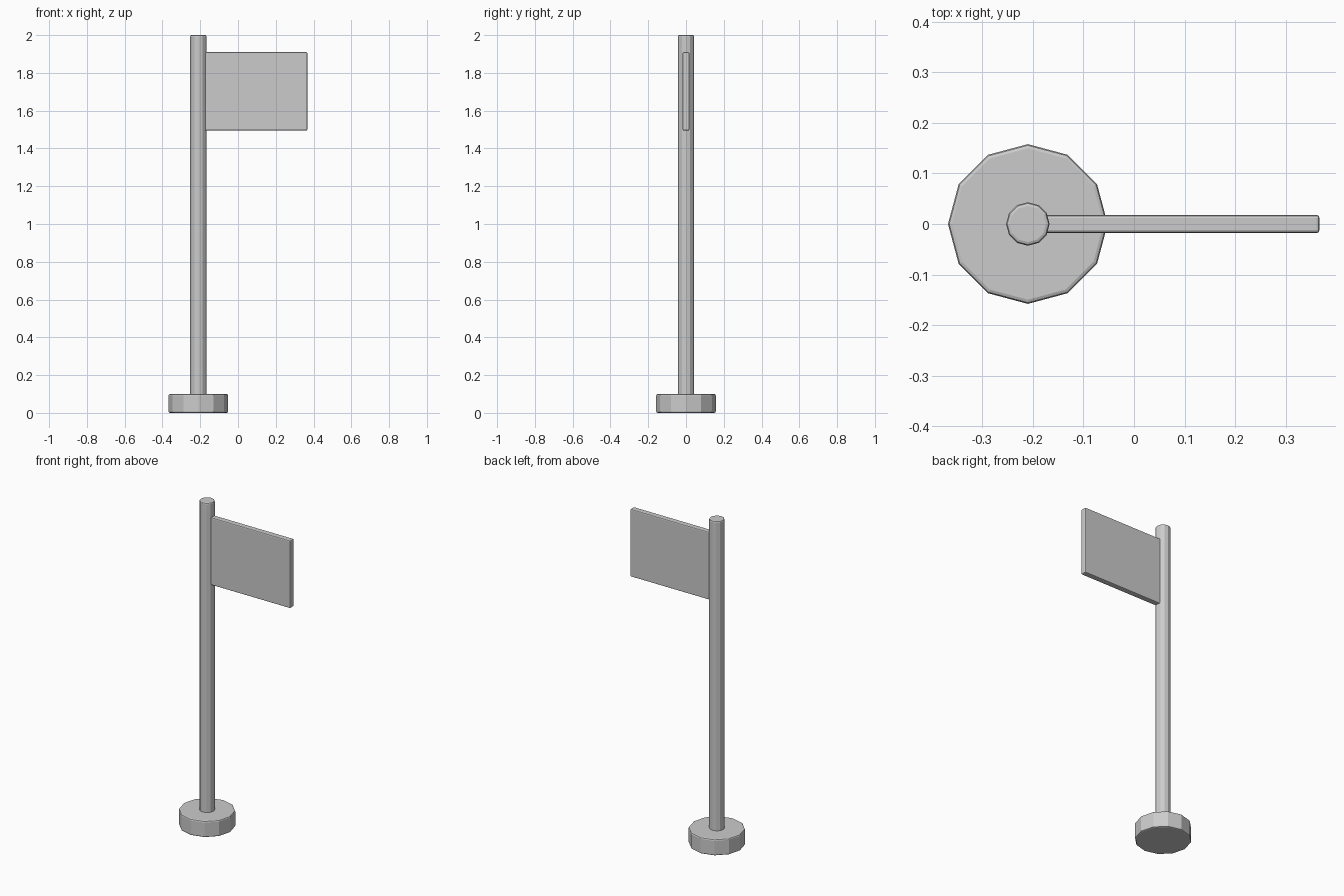
import bpy

if "Cube" in bpy.data.objects:
    bpy.data.objects.remove(bpy.data.objects["Cube"])

POLE_X = -0.21


def add_bevel(obj, width):
    mod = obj.modifiers.new("edge_bevel", 'BEVEL')
    mod.width = width
    mod.segments = 2
    mod.limit_method = 'ANGLE'
    mod.angle_limit = 0.8  # rim edges only, side facets stay crisp


def cylinder(name, radius, z0, z1, bevel):
    bpy.ops.mesh.primitive_cylinder_add(vertices=12, radius=radius, depth=z1 - z0,
                                        location=(POLE_X, 0, (z0 + z1) / 2))
    obj = bpy.context.object
    obj.name = name
    add_bevel(obj, bevel)


def box(name, x, y, z, bevel):
    bpy.ops.mesh.primitive_cube_add(size=1, location=[(a + b) / 2 for a, b in (x, y, z)])
    obj = bpy.context.object
    obj.name = name
    obj.scale = [b - a for a, b in (x, y, z)]
    bpy.ops.object.transform_apply(location=False, rotation=False, scale=True)
    add_bevel(obj, bevel)


# Round weighted foot
cylinder("base", 0.158, 0.0, 0.10, 0.008)

# Upright pole
cylinder("pole", 0.043, 0.09, 2.0, 0.007)

# Rigid flag panel, its inner edge buried in the pole
box("flag_panel", (-0.19, 0.367), (-0.018, 0.018), (1.495, 1.91), 0.006)
